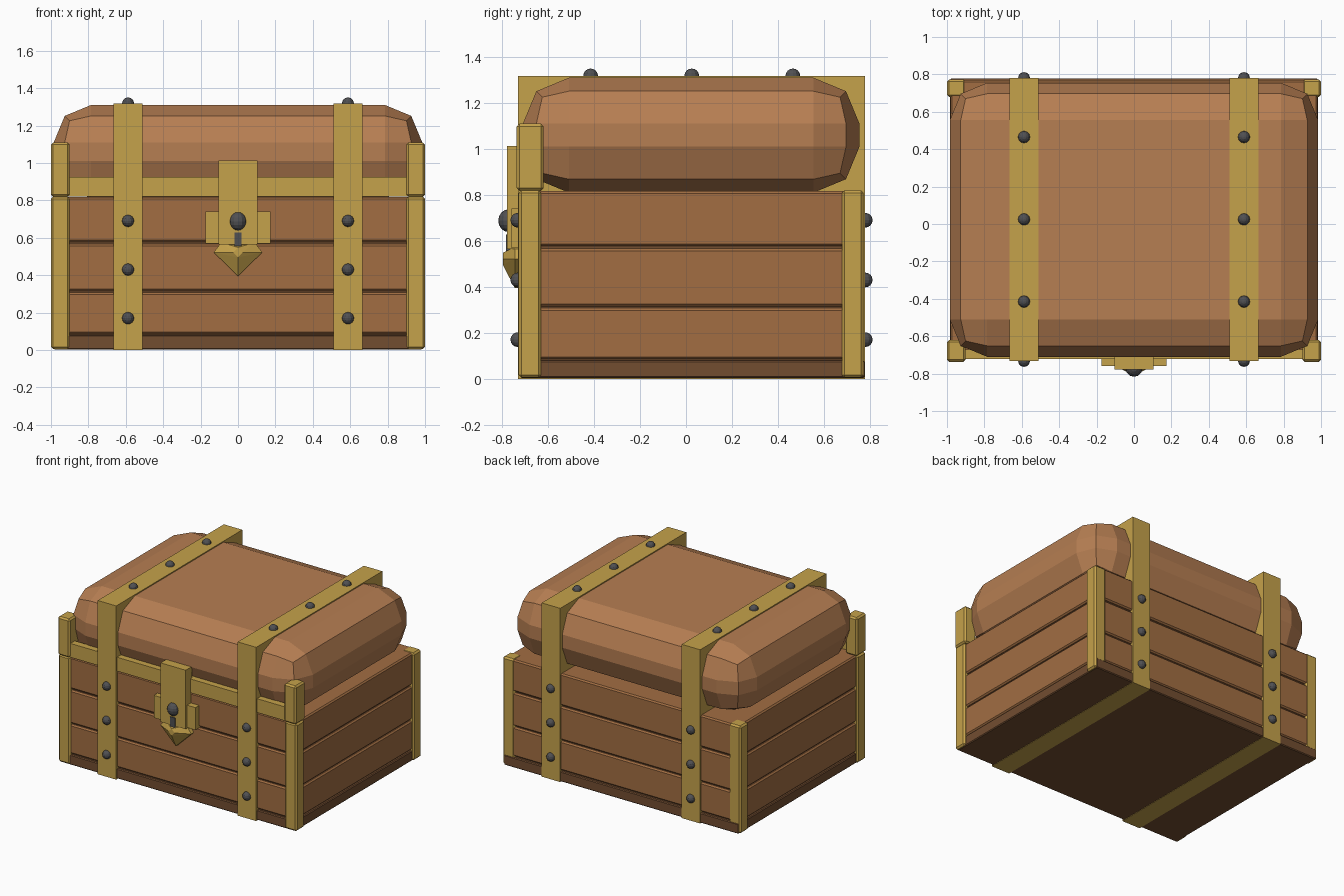
import bpy, bmesh, math
from mathutils import Vector

if "Cube" in bpy.data.objects:
    bpy.data.objects.remove(bpy.data.objects["Cube"])


def material(name, rgb):
    m = bpy.data.materials.new(name)
    m.diffuse_color = (*rgb, 1)
    m.use_nodes = True
    m.node_tree.nodes["Principled BSDF"].inputs["Base Color"].default_value = m.diffuse_color
    return m


WOOD = material("wood", (0.36, 0.155, 0.055))
LID = material("lid_wood", (0.47, 0.21, 0.085))
DARK = material("dark_wood", (0.17, 0.075, 0.03))
BRASS = material("brass", (0.56, 0.36, 0.07))
IRON = material("iron", (0.08, 0.08, 0.085))


def finish(name, bm, mat):
    me = bpy.data.meshes.new(name)
    bm.to_mesh(me)
    bm.free()
    ob = bpy.data.objects.new(name, me)
    bpy.context.collection.objects.link(ob)
    me.materials.append(mat)
    return ob


def box(name, x, y, z, mat, bevel=0, segments=1):
    """Box from (min, max) pairs, with an optional bevel."""
    bm = bmesh.new()
    bmesh.ops.create_cube(bm, size=1)
    for v in bm.verts:
        v.co = [r[0] if c < 0 else r[1] for c, r in zip(v.co, (x, y, z))]
    ob = finish(name, bm, mat)
    if bevel:
        mod = ob.modifiers.new("bevel", 'BEVEL')
        mod.width, mod.segments = bevel, segments
    return ob


def ball(name, centre, radius, mat, scale=(1, 1, 1)):
    bm = bmesh.new()
    bmesh.ops.create_uvsphere(bm, u_segments=12, v_segments=8, radius=radius)
    bmesh.ops.scale(bm, vec=scale, verts=bm.verts)
    bmesh.ops.translate(bm, vec=centre, verts=bm.verts)
    return finish(name, bm, mat)


# Body: dark core showing in the grooves, base board and three plank rows
box("body_core", (-.965, .965), (-.70, .755), (.02, .80), DARK)
box("base", (-.985, .985), (-.72, .777), (.003, .08), DARK, .006)
for lo, hi in ((.085, .307), (.315, .567), (.577, .817)):
    box("plank_row", (-.982, .982), (-.715, .77), (lo, hi), WOOD, .01)

# Lid: cushion-shaped block with a two-step round-over
box("lid", (-.985, .985), (-.71, .755), (.81, 1.31), LID, .2, 2)

# Brass front band of the lid
box("lid_band", (-.92, .92), (-.722, -.67), (.82, .925), BRASS)

for s in (-1, 1):
    def side(a, b):
        return tuple(sorted((s * a, s * b)))
    # Corner posts and the taller lid corners at the front
    box("front_post", side(.9, 1), (-.728, -.63), (.005, .82), BRASS, .012)
    box("back_post", side(.9, 1), (.678, .773), (.005, .82), BRASS, .012)
    box("lid_corner", side(.9, 1), (-.737, -.62), (.818, 1.11), BRASS, .012)
    # Strap wrapping the whole chest
    box("strap", side(.51, .665), (-.732, .78), (0, 1.318), BRASS)
    # Rivets on front, back and top of the strap
    for z in (.17, .43, .69):
        for y in (-.732, .78):
            ball("rivet", (s * .588, y, z), .032, IRON)
    for y in (-.415, .025, .465):
        ball("rivet", (s * .588, y, 1.318), .032, IRON)

# Lock: hasp, cross plate, knob and keyhole
box("hasp", (-.105, .105), (-.778, -.70), (.565, 1.012), BRASS)
box("lock_plate", (-.175, .175), (-.76, -.70), (.57, .74), BRASS)
ball("knob", (0, -.772, .688), .045, IRON, (1, 1, 1.1))
box("keyhole", (-.02, .02), (-.784, -.75), (.54, .628), IRON)

# Pointed lock tip: faceted shield rising to a small diamond
outline = ((-.09, .575), (.09, .575), (.13, .522), (0, .395), (-.13, .522))
diamond = ((-.025, .522), (.025, .522), (0, .548), (0, .495))
bm = bmesh.new()
for pts, y in ((outline, -.70), (outline, -.745), (diamond, -.797)):
    for x, z in pts:
        bm.verts.new((x, y, z))
bmesh.ops.convex_hull(bm, input=bm.verts)
finish("lock_tip", bm, BRASS)
